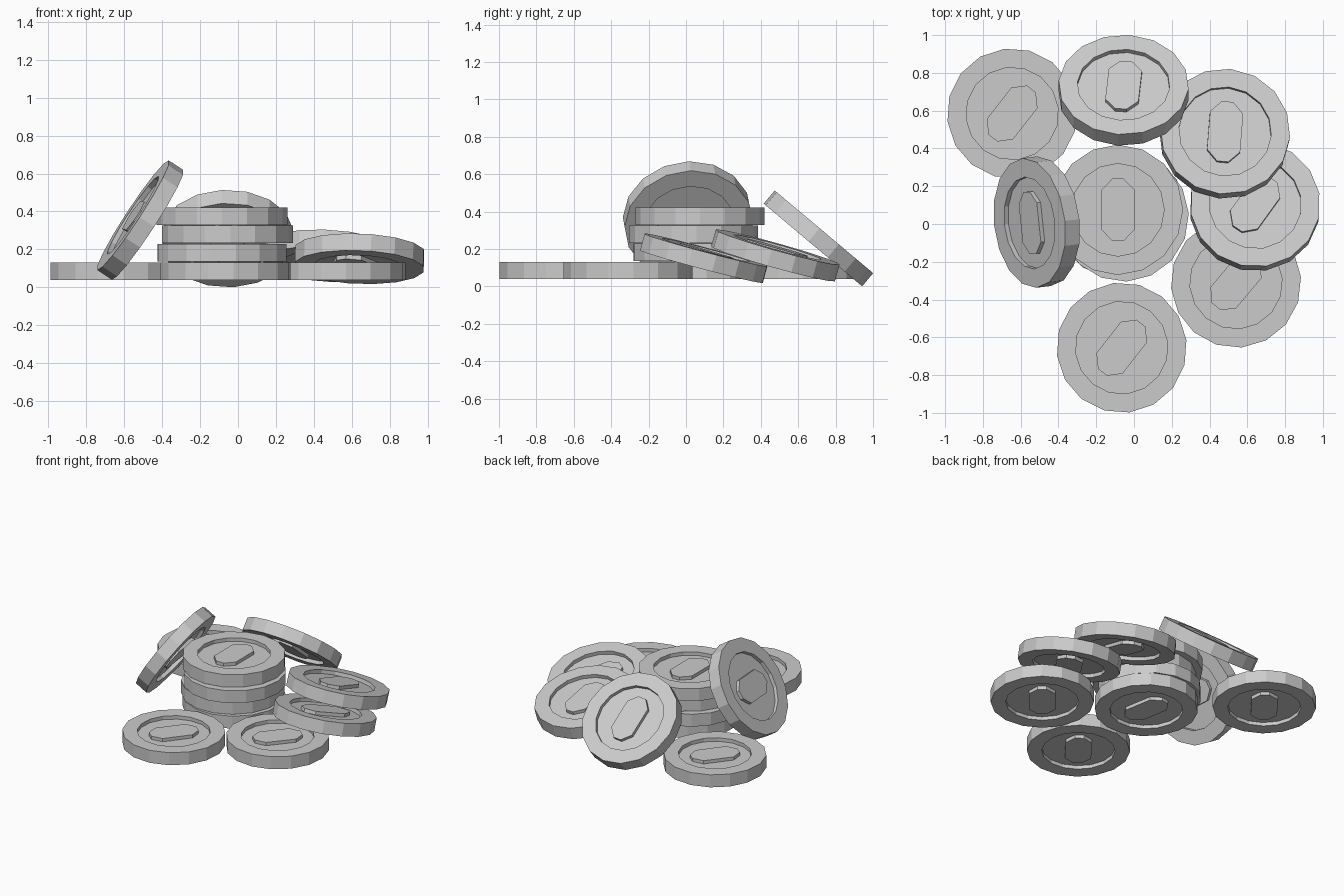
import bpy, bmesh
from math import cos, sin, pi, radians
from mathutils import Matrix

if "Cube" in bpy.data.objects:
    bpy.data.objects.remove(bpy.data.objects["Cube"])

SIDES = 16
R, RIM, HALF, DEPTH = 0.345, 0.245, 0.046, 0.026


def ring(bm, r, z):
    return [bm.verts.new((r * cos(2 * pi * i / SIDES), r * sin(2 * pi * i / SIDES), z))
            for i in range(SIDES)]


def bridge(bm, a, b):
    n = len(a)
    for i in range(n):
        bm.faces.new((a[i], a[(i + 1) % n], b[(i + 1) % n], b[i]))


def coin_mesh():
    bm = bmesh.new()
    # Disc with a raised rim and a recess on both faces
    floor = HALF - DEPTH
    profile = [(RIM, -floor), (RIM, -HALF), (R, -HALF), (R, HALF), (RIM, HALF), (RIM, floor)]
    rings = [ring(bm, r, z) for r, z in profile]
    for a, b in zip(rings, rings[1:]):
        bridge(bm, a, b)
    bm.faces.new(rings[0][::-1])
    bm.faces.new(rings[-1])
    # Plain raised oblong stud, flush with the rim on both faces
    outline = [(0.03, 0.165), (-0.03, 0.165), (-0.088, 0.105),
               (-0.088, -0.105), (-0.03, -0.165), (0.03, -0.165),
               (0.088, -0.105), (0.088, 0.105)]
    for s in (1, -1):
        low = [bm.verts.new((x, y, s * floor)) for x, y in outline]
        top = [bm.verts.new((x, y, s * (HALF - 0.002))) for x, y in outline]
        bridge(bm, low, top)
        bm.faces.new(top)
        bm.faces.new(low[::-1])
    bmesh.ops.recalc_face_normals(bm, faces=bm.faces)
    me = bpy.data.meshes.new("coin")
    bm.to_mesh(me)
    bm.free()
    return me


mesh = coin_mesh()


def coin(name, loc, spin=0, tilt=0, toward=0):
    """Place a coin, leaning its face by tilt degrees toward a compass direction."""
    ob = bpy.data.objects.new(name, mesh)
    az = radians(toward)
    ob.matrix_world = (Matrix.Translation(loc) @ Matrix.Rotation(az, 4, 'Z')
                       @ Matrix.Rotation(radians(tilt), 4, 'Y')
                       @ Matrix.Rotation(radians(spin) - az, 4, 'Z'))
    bpy.context.collection.objects.link(ob)


# Central stack, slightly uneven
stack = [(-0.065, 0.05, 10), (-0.085, 0.06, 35), (-0.055, 0.04, -20), (-0.085, 0.075, 0)]
for i, (x, y, spin) in enumerate(stack):
    coin(f"stack_coin_{i + 1}", (x, y, 0.086 + 0.0965 * i), spin)

# Coins lying flat around the stack
coin("flat_coin_front", (-0.065, -0.655, 0.086), -38)
coin("flat_coin_right", (0.54, -0.31, 0.086), -40)
coin("flat_coin_back_left", (-0.645, 0.585, 0.086), -38)

# Coins leaning steeply on the stack
coin("leaning_coin_back", (-0.055, 0.708, 0.257), -5, 40, 90)
coin("leaning_coin_left", (-0.515, 0.01, 0.355), 5, 57, 187)

# Shallow tilted coins overlapping on the right
coin("tilted_coin_right", (0.64, 0.095, 0.151), -35, 15, 82)
coin("tilted_coin_back_right", (0.48, 0.478, 0.166), -5, 16, 78)
